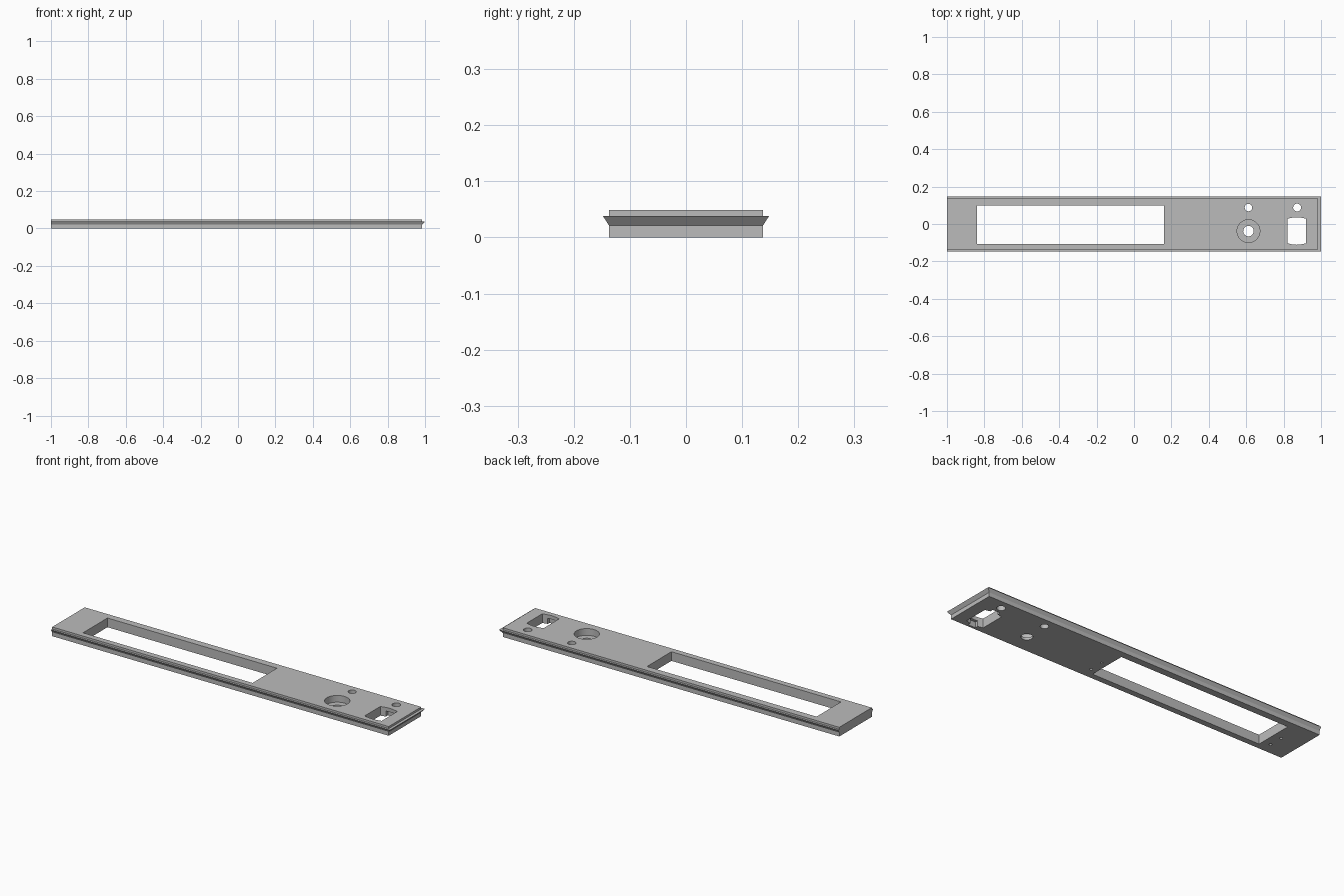
import bpy, bmesh, math

cube = bpy.data.objects.get("Cube")
if cube:
    bpy.data.objects.remove(cube, do_unlink=True)

gray = bpy.data.materials.new("plain gray")
gray.use_nodes = True
color = (0.5, 0.5, 0.5, 1)
gray.diffuse_color = color
gray.node_tree.nodes["Principled BSDF"].inputs["Base Color"].default_value = color


def add_object(name, bm):
    bmesh.ops.recalc_face_normals(bm, faces=bm.faces)
    mesh = bpy.data.meshes.new(name)
    bm.to_mesh(mesh)
    bm.free()
    mesh.materials.append(gray)
    obj = bpy.data.objects.new(name, mesh)
    bpy.context.collection.objects.link(obj)
    return obj


def prism(name, outline, z0, z1):
    bm = bmesh.new()
    low = [bm.verts.new((x, y, z0)) for x, y in outline]
    high = [bm.verts.new((x, y, z1)) for x, y in outline]
    bm.faces.new(low)
    bm.faces.new(high)
    for i in range(len(low)):
        j = (i + 1) % len(low)
        bm.faces.new((low[i], low[j], high[j], high[i]))
    return add_object(name, bm)


def box(x0, x1, y0, y1):
    return [(x0, y0), (x1, y0), (x1, y1), (x0, y1)]


def circle(x, y, r, n=40):
    return [(x + r * math.cos(math.tau * i / n), y + r * math.sin(math.tau * i / n))
            for i in range(n)]


# Plate with a sloped lip along the front, right and back; the left end is flat
BODY_X, BODY_Y, LIP_X, LIP_Y, TOP = 0.985, 0.137, 1.0, 0.148, 0.049
levels = [(BODY_X, BODY_Y, 0), (BODY_X, BODY_Y, 0.021), (LIP_X, LIP_Y, 0.038),
          (BODY_X, BODY_Y, 0.038), (BODY_X, BODY_Y, TOP)]
bm = bmesh.new()
rings = [[bm.verts.new((x, y, z)) for x, y in box(-1, rx, -ry, ry)] for rx, ry, z in levels]
for a, b in zip(rings, rings[1:]):
    for i in range(3):
        bm.faces.new((a[i], a[i + 1], b[i + 1], b[i]))
bm.faces.new(rings[0])
bm.faces.new(rings[-1])
bm.faces.new([r[0] for r in rings] + [r[3] for r in reversed(rings)])
plate = add_object("face_plate", bm)

# Socket opening with gently bowed ends
steps = 8
bow = [(0.82 + 0.1 * i / steps, 0.028 + 0.008 * math.sin(math.pi * i / steps))
       for i in range(steps + 1)]
socket = bow + [(x, -0.075 - y) for x, y in reversed(bow)]

# Openings: outline, bottom and top height
UNDER, OVER = -0.02, 0.07
cuts = [
    (box(-0.84, 0.16, -0.106, 0.1), UNDER, OVER),       # display window
    (circle(0.612, 0.088, 0.02), UNDER, OVER),          # indicator holes
    (circle(0.872, 0.088, 0.021), UNDER, OVER),
    (circle(0.612, -0.038, 0.028), UNDER, OVER),        # knob shaft and recess
    (circle(0.612, -0.038, 0.061), 0.013, OVER),
    (socket, UNDER, OVER),                              # socket
    (box(0.848, 0.892, -0.125, 0.052), UNDER, 0.03),    # socket ear pockets
]
# Screw pilot holes underneath
for x in (-0.884, 0.194):
    for y in (-0.076, 0):
        cuts.append((circle(x, y, 0.007, 16), UNDER, 0.03))

bpy.context.view_layer.objects.active = plate
plate.select_set(True)
for outline, z0, z1 in cuts:
    cutter = prism("cutter", outline, z0, z1)
    cutter.hide_render = True
    mod = plate.modifiers.new("opening", "BOOLEAN")
    mod.operation = "DIFFERENCE"
    mod.solver = "EXACT"
    mod.object = cutter
    bpy.ops.object.modifier_apply(modifier=mod.name)
    bpy.data.objects.remove(cutter, do_unlink=True)

bpy.ops.object.shade_smooth_by_angle(angle=math.radians(25))
